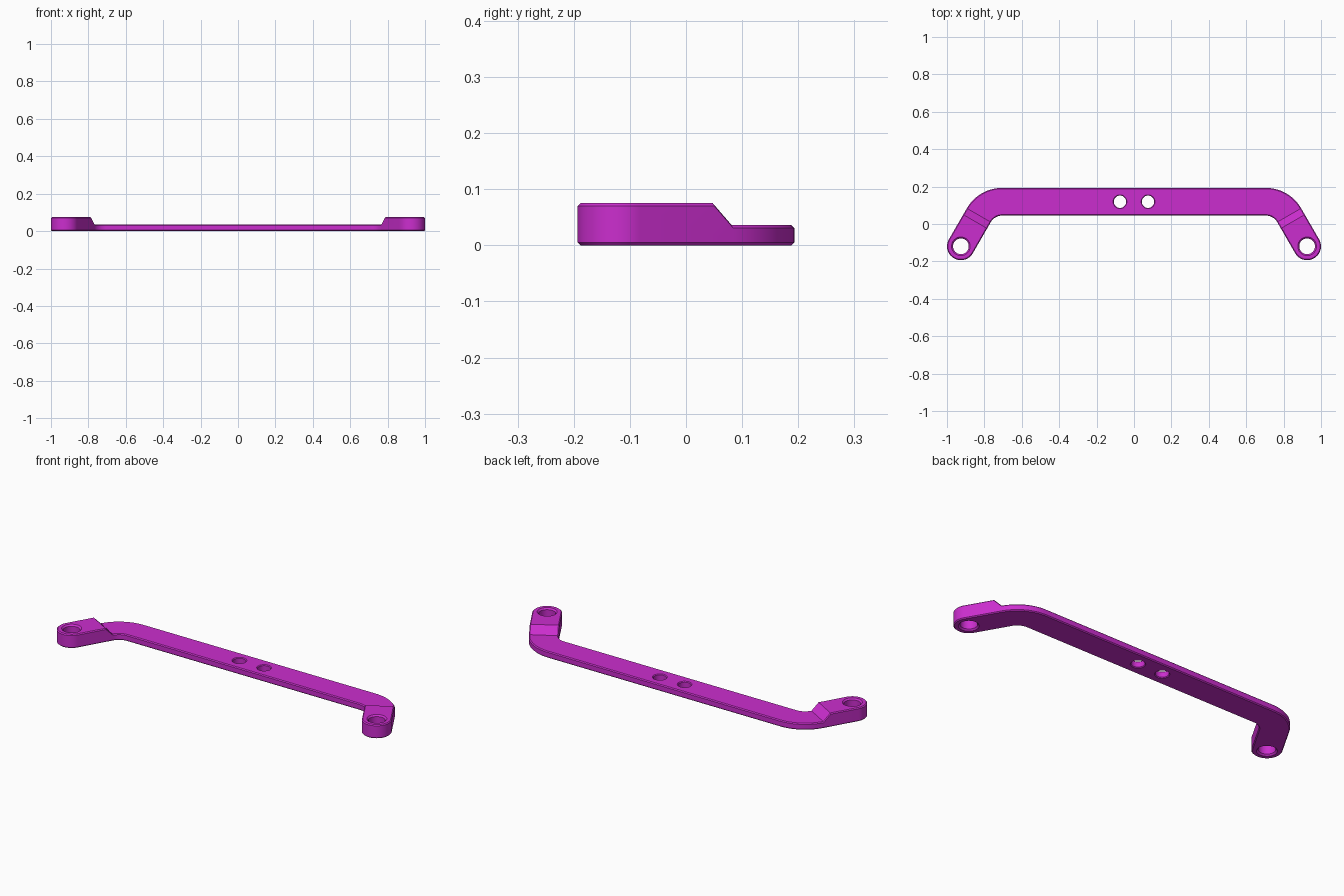
import bpy, bmesh, math
from mathutils import Vector

if "Cube" in bpy.data.objects:
    bpy.data.objects.remove(bpy.data.objects["Cube"])

R = 0.074            # half width of the strap
BEND = 0.144         # bend radius of the centre line
LOW, HIGH = 0.036, 0.075
CH = 0.005           # edge chamfer
BEND_C = Vector((0.705, -0.025))
ARM = Vector((0.5, -0.866))
SIDE = Vector((0.866, 0.5))
START = BEND_C + SIDE * BEND
LENGTH = 0.192
TIP = START + ARM * LENGTH

purple = bpy.data.materials.new("magenta")
purple.diffuse_color = (0.6, 0.027, 0.62, 1)
purple.use_nodes = True
purple.node_tree.nodes["Principled BSDF"].inputs["Base Color"].default_value = purple.diffuse_color


def section(centre, normal, height, cap=None):
    """Chamfered cross-section; cap is the angle around the rounded tip."""
    def pt(r, sign, z):
        if cap is None:
            p = centre + normal * (sign * r)
        else:
            p = centre + ARM * (r * math.sin(cap)) + normal * (sign * r * math.cos(cap))
        return (p.x, p.y, z)
    prof = [(R - CH, 0), (R, CH), (R, height - CH), (R - CH, height)]
    return [pt(r, 1, z) for r, z in prof] + [pt(r, -1, z) for r, z in reversed(prof)]


# Right half: bar, bend, ramp, raised arm, rounded tip
half = []
for i in range(15):
    a = math.radians(90 - 60 * i / 14)
    n = Vector((math.cos(a), math.sin(a)))
    half.append(section(BEND_C + n * BEND, n, LOW))
half.append(section(START + ARM * 0.039, SIDE, HIGH))
half += [section(TIP, SIDE, HIGH, math.pi / 2 * i / 16) for i in range(17)]

# Mirror the stations and loft the whole strap
left = [[(-x, y, z) for x, y, z in s] for s in reversed(half)]
bm = bmesh.new()
rings = [[bm.verts.new(p) for p in s] for s in left + half]
for a, b in zip(rings, rings[1:]):
    for k in range(8):
        j = (k + 1) % 8
        bm.faces.new((a[k], a[j], b[j], b[k]))
bmesh.ops.remove_doubles(bm, verts=bm.verts, dist=1e-5)
bmesh.ops.dissolve_degenerate(bm, edges=bm.edges, dist=1e-5)
bmesh.ops.dissolve_limit(bm, angle_limit=math.radians(0.5), verts=bm.verts, edges=bm.edges)
bmesh.ops.recalc_face_normals(bm, faces=bm.faces)
mesh = bpy.data.meshes.new("mounting_strap")
bm.to_mesh(mesh)
bm.free()
strap = bpy.data.objects.new("mounting_strap", mesh)
bpy.context.collection.objects.link(strap)
mesh.materials.append(purple)


def drill(x, y, r, top, bevel):
    """Cut a hole with chamfered rims."""
    e = 0.01
    prof = [(r + bevel + e, -e), (r, bevel), (r, top - bevel), (r + bevel + e, top + e)]
    b = bmesh.new()
    n = 40
    loops = [[b.verts.new((x + q * math.cos(2 * math.pi * i / n),
                           y + q * math.sin(2 * math.pi * i / n), z)) for i in range(n)]
             for q, z in prof]
    for lo, hi in zip(loops, loops[1:]):
        for i in range(n):
            j = (i + 1) % n
            b.faces.new((lo[i], lo[j], hi[j], hi[i]))
    b.faces.new(loops[0][::-1])
    b.faces.new(loops[-1])
    bmesh.ops.recalc_face_normals(b, faces=b.faces)
    m = bpy.data.meshes.new("hole_cutter")
    b.to_mesh(m)
    b.free()
    m.materials.append(purple)
    cutter = bpy.data.objects.new("hole_cutter", m)
    cutter.hide_render = True
    bpy.context.collection.objects.link(cutter)
    mod = strap.modifiers.new("hole", 'BOOLEAN')
    mod.operation = 'DIFFERENCE'
    mod.solver = 'EXACT'
    mod.object = cutter
    bpy.ops.object.modifier_apply(modifier=mod.name)
    bpy.data.objects.remove(cutter)


bpy.context.view_layer.objects.active = strap
strap.select_set(True)
for s in (-1, 1):
    drill(s * 0.075, 0.119, 0.033, LOW, 0.004)       # centre screw holes
    drill(s * TIP.x, TIP.y, 0.042, HIGH, 0.008)      # end mounting holes

bpy.ops.object.shade_smooth_by_angle(angle=math.radians(30))
